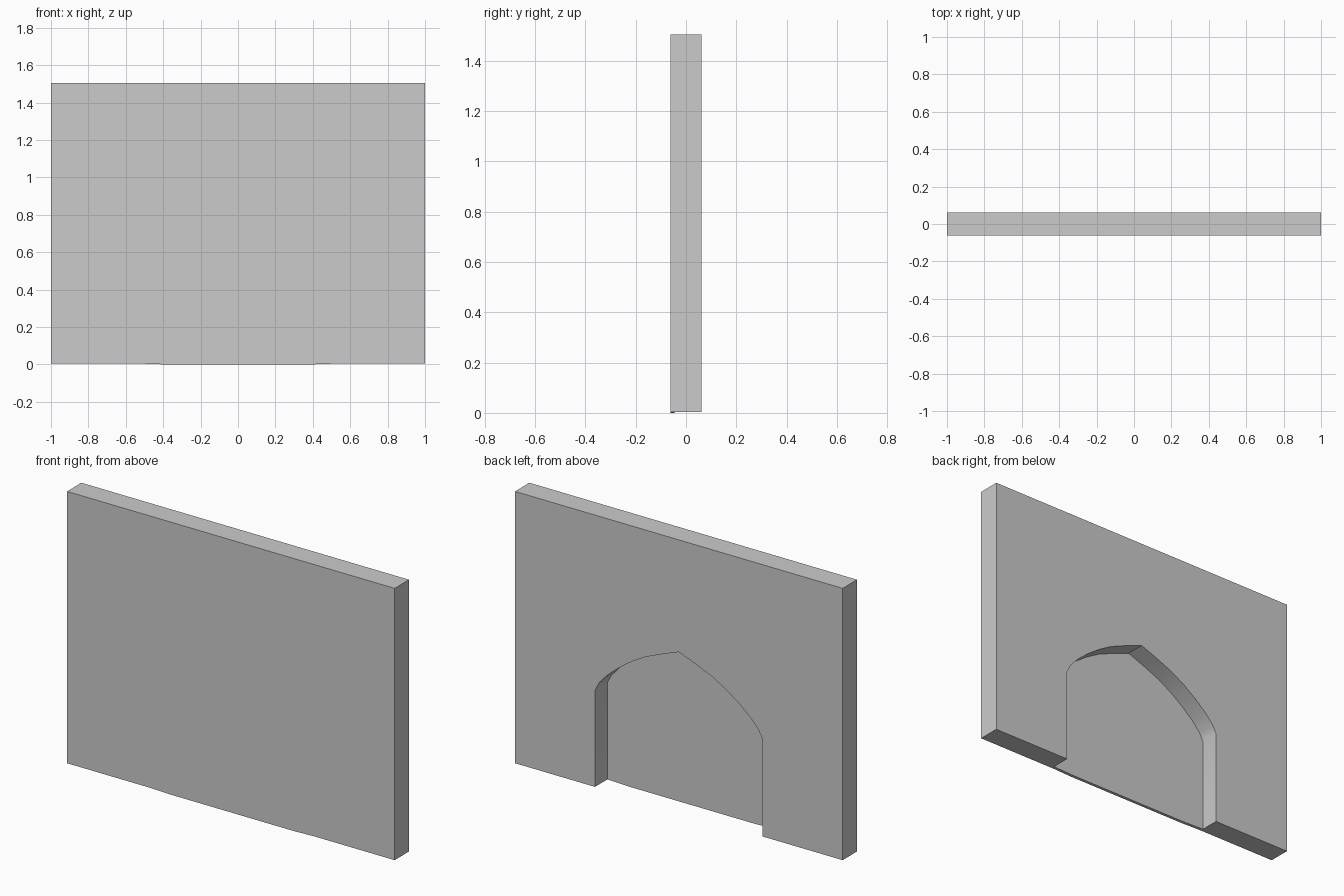
import bpy, bmesh

if "Cube" in bpy.data.objects:
    bpy.data.objects.remove(bpy.data.objects["Cube"])

def extrude_profile(name, pts, y0, y1):
    """Prism from an (x, z) outline, running from y0 to y1."""
    bm = bmesh.new()
    face = bm.faces.new([bm.verts.new((x, y0, z)) for x, z in pts])
    ext = bmesh.ops.extrude_face_region(bm, geom=[face])
    verts = [g for g in ext["geom"] if isinstance(g, bmesh.types.BMVert)]
    bmesh.ops.translate(bm, vec=(0, y1 - y0, 0), verts=verts)
    bmesh.ops.recalc_face_normals(bm, faces=bm.faces)
    mesh = bpy.data.meshes.new(name)
    bm.to_mesh(mesh)
    bm.free()
    obj = bpy.data.objects.new(name, mesh)
    bpy.context.collection.objects.link(obj)
    return obj

def mirrored(half):
    """Close a right-hand half outline by mirroring it across x = 0."""
    return half + [(-x, z) for x, z in reversed(half) if x > 0]

# Wall slab, its bottom edge dipping very slightly below the niche
wall = extrude_profile("wall", mirrored(
    [(0.38, 0), (0.5, 0.004), (1, 0.004), (1, 1.504)]), -0.0625, 0.0625)

# Pointed-arch niche, open at the back and bottom, leaving a thin front panel
arch = [(0.512, -0.2), (0.512, 0.537), (0.487, 0.585), (0.437, 0.64), (0.37, 0.697),
        (0.29, 0.754), (0.205, 0.803), (0.1, 0.847), (0, 0.885)]
cutter = extrude_profile("niche_cutter", mirrored(arch), -0.045, 0.2)
cutter.hide_render = True

cut = wall.modifiers.new("niche", "BOOLEAN")
cut.operation = "DIFFERENCE"
cut.solver = "EXACT"
cut.object = cutter

# Apply the cut, then remove the helper
bpy.context.view_layer.objects.active = wall
wall.select_set(True)
bpy.ops.object.modifier_apply(modifier=cut.name)
bpy.data.objects.remove(cutter)
bpy.ops.object.shade_smooth_by_angle(angle=0.5)
